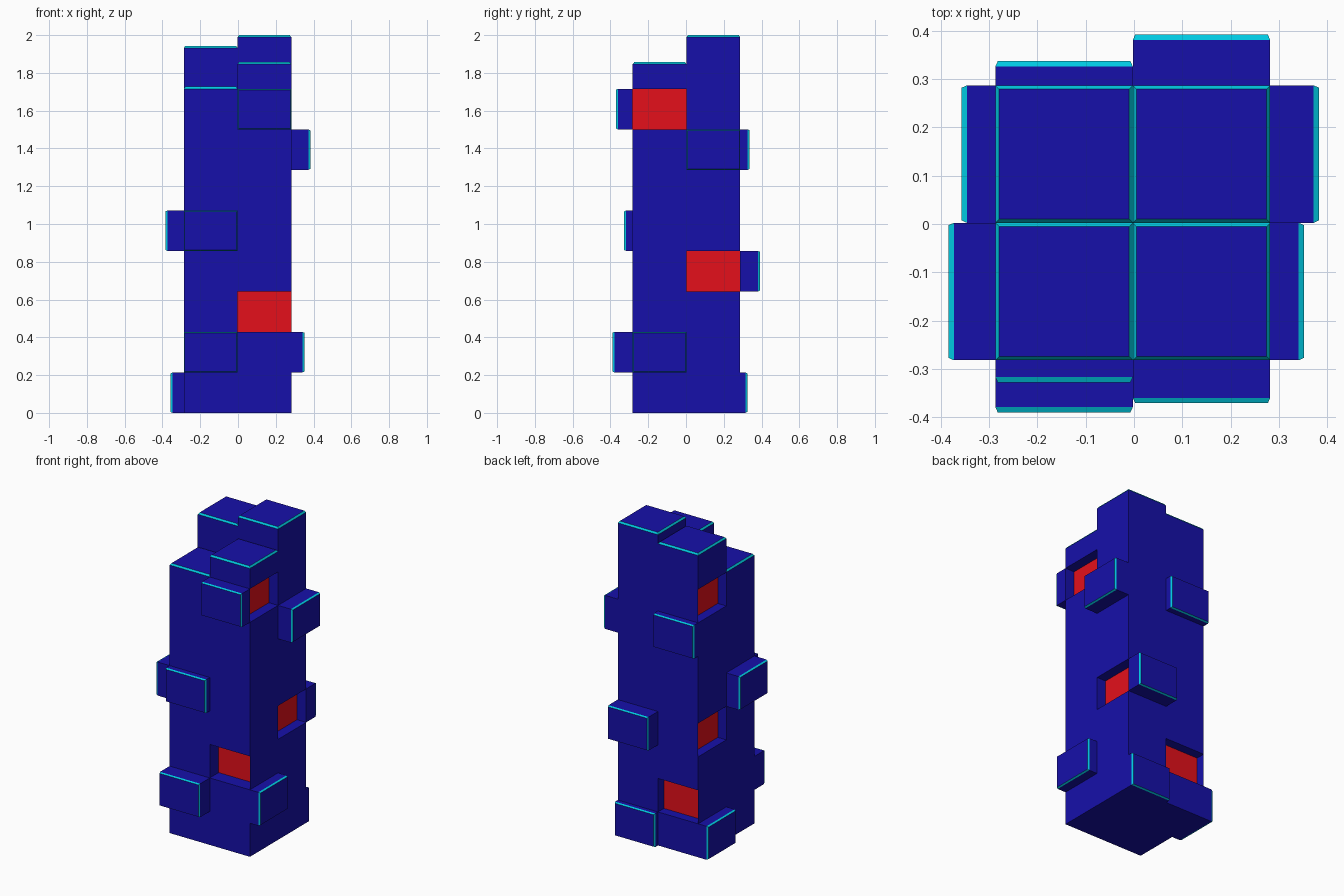
import bpy, bmesh
from mathutils import Vector

if "Cube" in bpy.data.objects:
    bpy.data.objects.remove(bpy.data.objects["Cube"])

CX, CY, HALF, STEP = -0.0025, 0.0025, 0.2845, 0.2144
TOP = 8 * STEP
RIM_H = 0.011


def material(name, rgb):
    m = bpy.data.materials.new(name)
    m.diffuse_color = (*rgb, 1)
    m.use_nodes = True
    m.node_tree.nodes["Principled BSDF"].inputs["Base Color"].default_value = m.diffuse_color
    return m


MATS = [material("navy", (0.008, 0.005, 0.4)),
        material("cyan", (0.0, 0.59, 0.76)),
        material("red", (0.78, 0.005, 0.011))]
NAVY, CYAN, RED = 0, 1, 2
PARTS = {k: bmesh.new() for k in
         ("tower_wall", "raised_block", "recessed_window", "column_top")}


def band(bm, a, b, mat):
    """Join two loops of four points with a ring of quads."""
    for i in range(4):
        j = (i + 1) % 4
        f = bm.faces.new([bm.verts.new(p) for p in (a[i], a[j], b[j], b[i])])
        f.material_index = mat


def cap(bm, pts, mat):
    bm.faces.new([bm.verts.new(p) for p in pts]).material_index = mat


def cell(part, origin, u, v, n, w, h, offset, rim=0.005):
    """One wall cell: flat, raised with a bevelled rim, or sunk with a red floor."""
    def loop(d, inset=0.0):
        return [origin + u * a + v * b + n * d for a, b in
                ((inset, inset), (w - inset, inset),
                 (w - inset, h - inset), (inset, h - inset))]
    bm = PARTS[part]
    if offset > 0:
        shoulder, face = loop(offset - RIM_H), loop(offset, rim)
        band(bm, loop(0), shoulder, NAVY)
        band(bm, shoulder, face, CYAN)
        cap(bm, face, NAVY)
    elif offset < 0:
        band(bm, loop(0), loop(offset), NAVY)
        cap(bm, loop(offset), RED)
    else:
        cap(bm, loop(0), NAVY)


# Each side: its left-to-right direction, and the (column, level) offsets
X, Y, Z = Vector((1, 0, 0)), Vector((0, 1, 0)), Vector((0, 0, 1))
SIDES = [
    (X, {(0, 1): 0.108, (0, 4): 0.046, (1, 7): 0.089, (1, 2): -0.09}),     # front
    (Y, {(0, 1): 0.07, (1, 6): 0.101, (0, 7): -0.065, (1, 3): -0.065}),    # right
    (-X, {(0, 0): 0.038, (0, 3): 0.105, (1, 6): 0.05, (1, 1): -0.06}),     # back
    (-Y, {(0, 0): 0.07, (1, 4): 0.097, (0, 7): -0.06, (0, 3): -0.06}),     # left
]
centre = Vector((CX, CY, 0))
for u, offsets in SIDES:
    n = u.cross(Z)
    for col in range(2):
        for level in range(8):
            d = offsets.get((col, level), 0)
            part = ("raised_block" if d > 0 else
                    "recessed_window" if d < 0 else "tower_wall")
            origin = centre + n * HALF + u * (col - 1) * HALF + Z * level * STEP
            cell(part, origin, u, Z, n, HALF, STEP, d)

# Four stepped column tops
for (i, j), height in {(0, 0): 1.727, (1, 0): 1.857,
                       (0, 1): 1.943, (1, 1): 2.0}.items():
    origin = centre + X * (i - 1) * HALF + Y * (j - 1) * HALF + Z * TOP
    cell("column_top", origin, X, Y, Z, HALF, HALF, height - TOP, 0.008)

# Underside
cell("tower_wall", centre + (X - Y) * HALF, -X, Y, -Z, 2 * HALF, 2 * HALF, 0)

for name, bm in PARTS.items():
    bmesh.ops.remove_doubles(bm, verts=bm.verts, dist=1e-5)
    mesh = bpy.data.meshes.new(name)
    bm.to_mesh(mesh)
    bm.free()
    for m in MATS:
        mesh.materials.append(m)
    bpy.context.collection.objects.link(bpy.data.objects.new(name, mesh))
